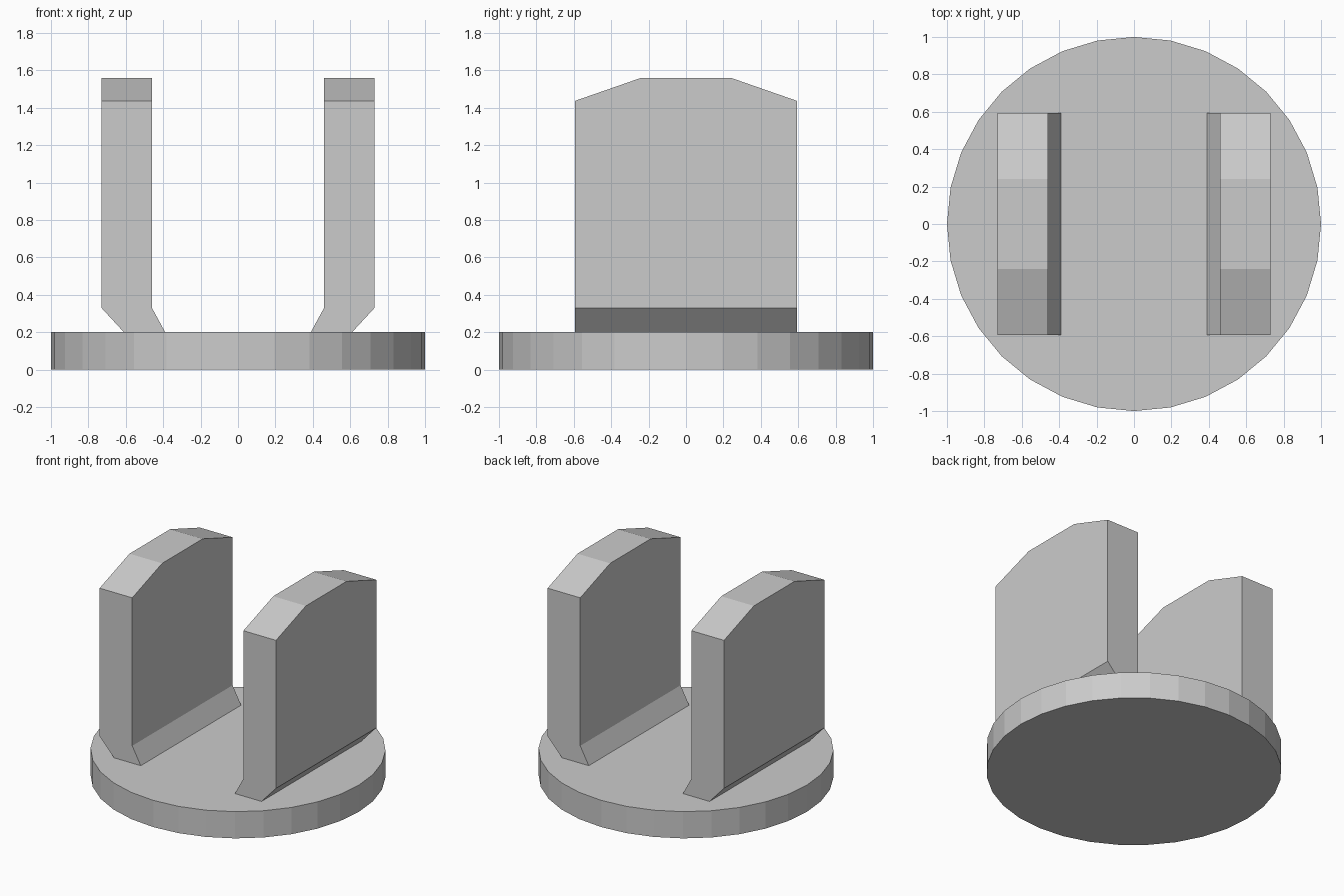
import bpy, bmesh

if "Cube" in bpy.data.objects:
    bpy.data.objects.remove(bpy.data.objects["Cube"])

# Round base disc
bpy.ops.mesh.primitive_cylinder_add(vertices=32, radius=1, depth=0.2, location=(0, 0, 0.1))
bpy.context.object.name = "base_disc"


def upright(name, side):
    """Clipped-top plate with a foot slanting in towards the centre."""
    bm = bmesh.new()
    # Side profile (y, z) extruded across the plate thickness
    profile = [(-0.593, 0.33), (0.593, 0.33), (0.593, 1.437),
               (0.24, 1.56), (-0.24, 1.56), (-0.593, 1.437)]
    inner = [bm.verts.new((side * 0.46, y, z)) for y, z in profile]
    outer = [bm.verts.new((side * 0.73, y, z)) for y, z in profile]
    bm.faces.new(inner)
    bm.faces.new(outer)
    for i in range(1, 6):
        j = (i + 1) % 6
        bm.faces.new((inner[i], inner[j], outer[j], outer[i]))
    # Slanted foot, sunk slightly into the disc
    foot = [bm.verts.new((side * x, y, 0.19)) for x, y in
            [(0.384, -0.593), (0.384, 0.593), (0.601, 0.593), (0.601, -0.593)]]
    rim = [inner[0], inner[1], outer[1], outer[0]]
    bm.faces.new(foot)
    for i in range(4):
        j = (i + 1) % 4
        bm.faces.new((foot[i], foot[j], rim[j], rim[i]))
    bmesh.ops.recalc_face_normals(bm, faces=bm.faces)
    mesh = bpy.data.meshes.new(name)
    bm.to_mesh(mesh)
    bm.free()
    bpy.context.collection.objects.link(bpy.data.objects.new(name, mesh))


# Mirrored pair of uprights
upright("left_upright", -1)
upright("right_upright", 1)
